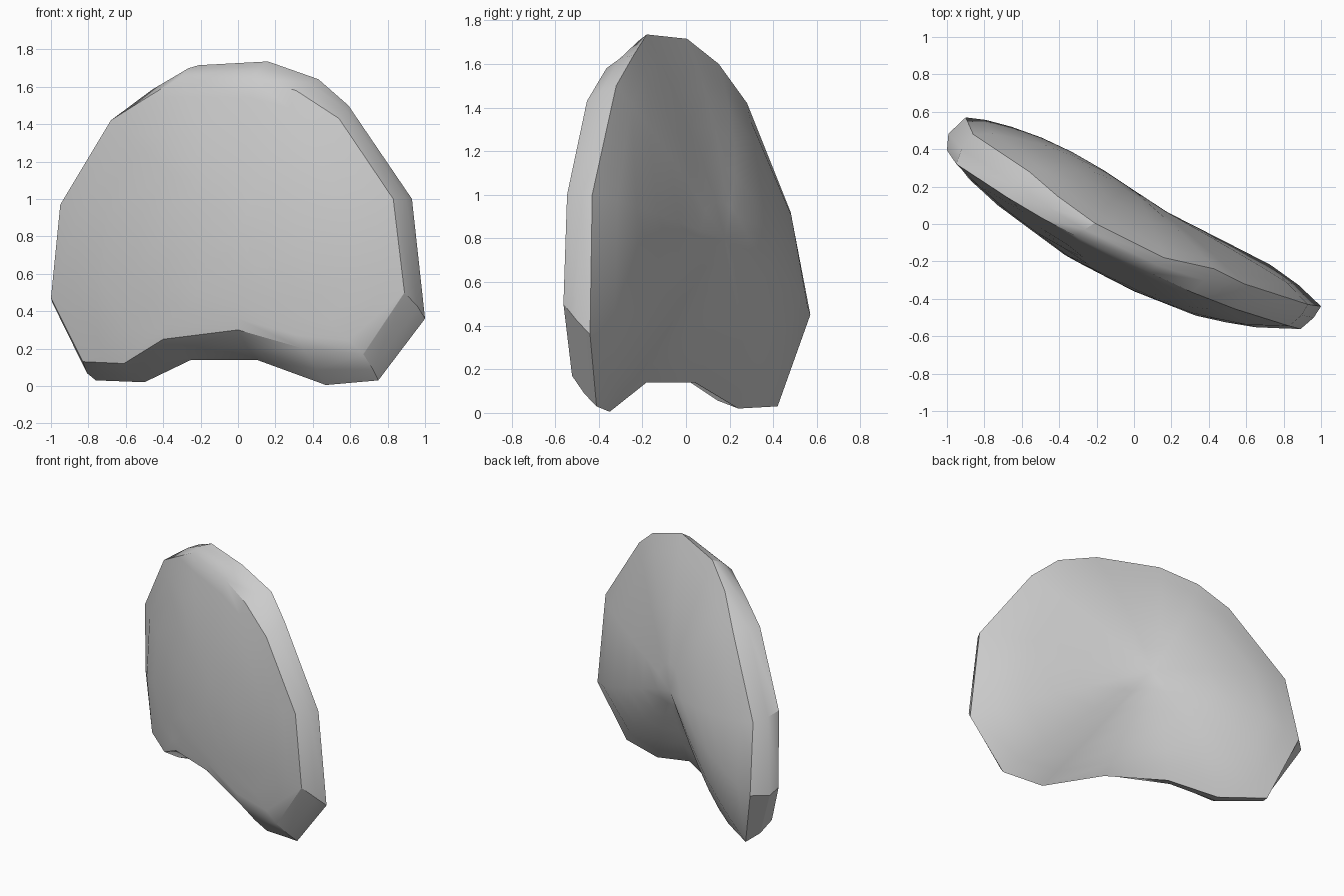
import bpy, bmesh, math
from mathutils import Vector

if "Cube" in bpy.data.objects:
    bpy.data.objects.remove(bpy.data.objects["Cube"])

# Paired outlines, clockwise seen from the front: front edge (x, z), back edge (x, z, y)
FRONT = [(-.95, .97), (-.68, 1.42), (-.49, 1.54), (-.31, 1.65), (.08, 1.64), (.31, 1.58),
         (.54, 1.43), (.83, 1.0), (.89, .5), (.67, .17), (.35, .2), (0, .3),
         (-.4, .25), (-.61, .12), (-.83, .13), (-1, .47)]
BACK = [(-.86, .92, .48), (-.56, 1.42, .28), (-.41, 1.6, .15), (-.21, 1.715, .005),
        (.16, 1.735, -.18), (.43, 1.64, -.24), (.59, 1.5, -.32), (.93, 1.0, -.43),
        (1, .36, -.44), (.75, .03, -.41), (.47, .005, -.35), (.1, .14, -.18),
        (-.25, .14, .04), (-.5, .02, .24), (-.76, .03, .42), (-.9, .45, .57)]
# Plan curves (x, y) of the bulging front and the pillowed back
FRONT_PLAN = [(-1, .39), (-.94, .29), (-.73, .1), (-.35, -.18), (0, -.36), (.33, -.49), (.6, -.55), (.89, -.565)]
BACK_PLAN = [(-.9, .57), (-.74, .55), (-.43, .44), (-.2, .32), (.1, .11), (.27, .02), (.5, -.1), (.81, -.26), (1, -.44)]
MID = Vector((0, .8))


def sample(curve, x):
    for (x0, y0), (x1, y1) in zip(curve, curve[1:]):
        if x <= x1:
            return y0 + (y1 - y0) * (x - x0) / (x1 - x0)
    return curve[-1][1]


def front_y(x, z):
    return sample(FRONT_PLAN, x) + .11 * ((z - .65) / .9) ** 2


bm = bmesh.new()


def ring(points):
    return [bm.verts.new(p) for p in points]


def bridge(a, b):
    n = len(a)
    for i in range(n):
        j = (i + 1) % n
        bm.faces.new((a[i], a[j], b[j], b[i]))


def cap(last, tip):
    for i in range(len(last)):
        bm.faces.new((last[i], last[(i + 1) % len(last)], tip))


# Rim: front edge, rounded middle, back edge
f_pts = [Vector((x, front_y(x, z), z)) for x, z in FRONT]
b_pts = [Vector((x, y, z)) for x, z, y in BACK]
m_pts = []
for f, b in zip(f_pts, b_pts):
    m = (f + b) / 2
    out = (Vector((m.x, m.z)) - MID).normalized() * (.045 if m.x < -.93 else .017)
    m_pts.append(m + Vector((out.x, 0, out.y)))
f_ring, m_ring, b_ring = ring(f_pts), ring(m_pts), ring(b_pts)
bridge(f_ring, m_ring)
bridge(m_ring, b_ring)

# Front and back faces as shrinking rings
STEPS = (.12, .27, .45, .63, .82)
f_last, b_last = f_ring, b_ring
for s in STEPS:
    row_f, row_b = [], []
    for f, b in zip(f_pts, b_pts):
        x, z = f.x * (1 - s), f.z + (MID.y - f.z) * s
        row_f.append((x, front_y(x, z), z))
        x, z = b.x * (1 - s), b.z + (MID.y - b.z) * s
        w = s * (1.6 - .6 * s)
        edge = b.y - sample(BACK_PLAN, b.x)
        dent = .05 * w * math.exp(-((x + .02) / .28) ** 2 - ((z - .4) / .25) ** 2)
        row_b.append((x, sample(BACK_PLAN, x) + edge * (1 - w) - dent, z))
    row_f, row_b = ring(row_f), ring(row_b)
    bridge(f_last, row_f)
    bridge(b_last, row_b)
    f_last, b_last = row_f, row_b
cap(f_last, bm.verts.new((0, front_y(0, MID.y), MID.y)))
cap(b_last, bm.verts.new((0, sample(BACK_PLAN, 0), MID.y)))

bmesh.ops.recalc_face_normals(bm, faces=bm.faces)
mesh = bpy.data.meshes.new("curved_pad")
bm.to_mesh(mesh)
bm.free()
pad = bpy.data.objects.new("curved_pad", mesh)
bpy.context.collection.objects.link(pad)
bpy.context.view_layer.objects.active = pad
pad.select_set(True)
bpy.ops.object.shade_smooth_by_angle(angle=math.radians(30))
